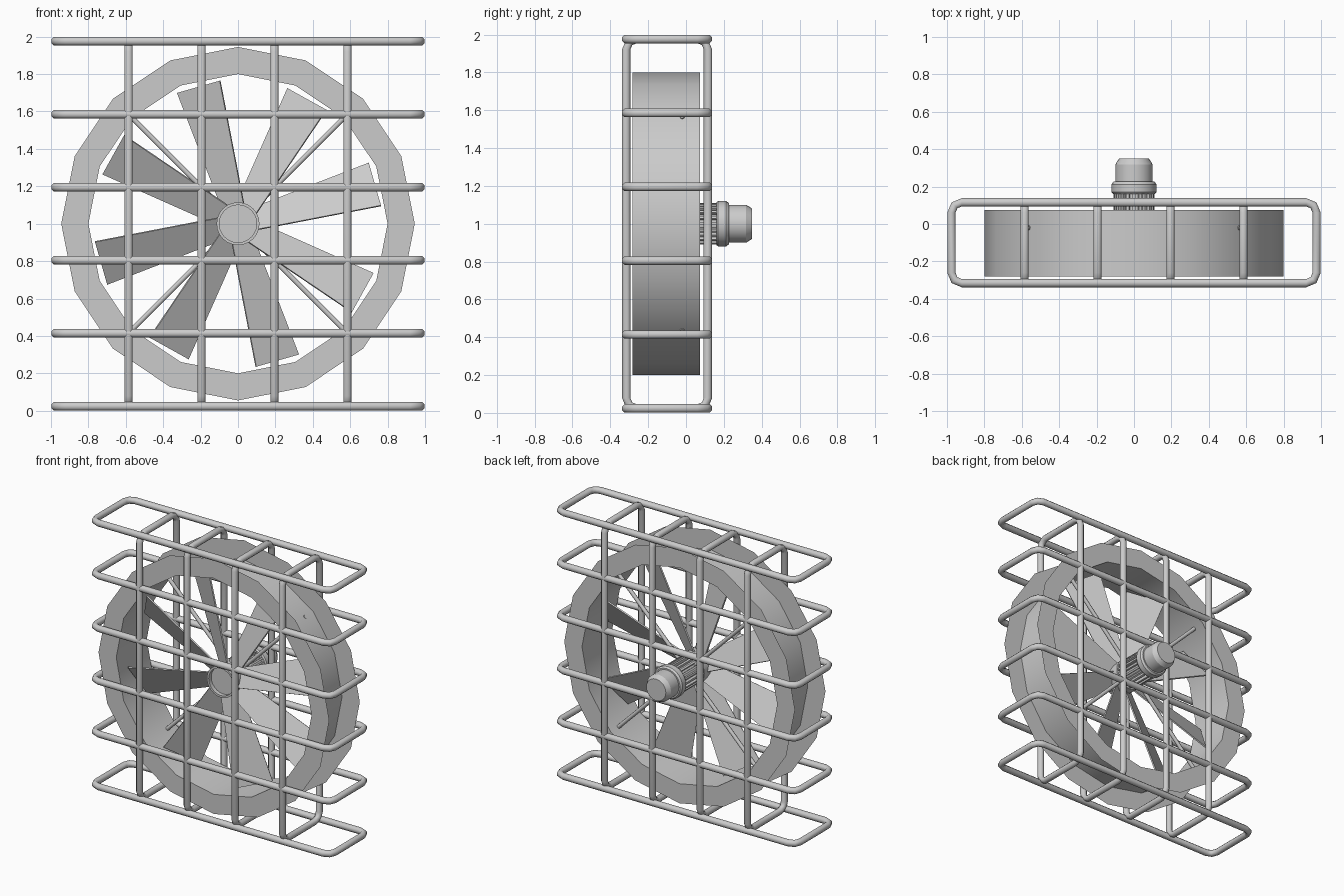
import bpy, bmesh, math
from mathutils import Matrix, Vector

if "Cube" in bpy.data.objects:
    bpy.data.objects.remove(bpy.data.objects["Cube"])

grey = bpy.data.materials.new("painted_grey_metal")
grey.diffuse_color = (0.6, 0.6, 0.6, 1)
grey.use_nodes = True
grey.node_tree.nodes["Principled BSDF"].inputs["Base Color"].default_value = grey.diffuse_color
AXIS_Z = 1.0          # height of the fan axle
ROD = 0.024           # cage wire radius
Y0, Y1 = -0.316, 0.116  # cage front and back wire planes


def finish(name, bm, angle=35, fix_normals=True):
    if fix_normals:
        bmesh.ops.recalc_face_normals(bm, faces=bm.faces)
    me = bpy.data.meshes.new(name)
    bm.to_mesh(me)
    bm.free()
    me.materials.append(grey)
    me.polygons.foreach_set("use_smooth", [True] * len(me.polygons))
    me.set_sharp_from_angle(angle=math.radians(angle))
    ob = bpy.data.objects.new(name, me)
    bpy.context.collection.objects.link(ob)
    return ob


def lathe(name, profile, sides, angle=35):
    """Turn (radius, y) points around the axle."""
    bm = bmesh.new()
    rings = []
    for r, y in profile:
        if r == 0:
            rings.append([bm.verts.new((0, y, AXIS_Z))] * sides)
        else:
            rings.append([bm.verts.new((r * math.sin(2 * math.pi * i / sides), y,
                                        AXIS_Z + r * math.cos(2 * math.pi * i / sides)))
                          for i in range(sides)])
    for a, b in zip(rings, rings[1:]):
        for i in range(sides):
            j = (i + 1) % sides
            quad = list(dict.fromkeys((a[i], a[j], b[j], b[i])))
            bm.faces.new(quad)
    return finish(name, bm, angle)


def wire_loop(name, u0, u1, place):
    """Closed wire rectangle with rounded corners, swept with an 8-sided section."""
    rad, n, sides = 0.055, 3, 8
    corners = [(u1 - rad, Y1 - rad, 0), (u0 + rad, Y1 - rad, 90),
               (u0 + rad, Y0 + rad, 180), (u1 - rad, Y0 + rad, 270)]
    bm = bmesh.new()
    rings = []
    for cu, cy, start in corners:
        for k in range(n):
            a = math.radians(start + 90 * k / (n - 1))
            ring = []
            for s in range(sides):
                t = 2 * math.pi * (s + 0.5) / sides
                d = rad + ROD * math.cos(t)
                ring.append(bm.verts.new(place(cu + d * math.cos(a), cy + d * math.sin(a),
                                               ROD * math.sin(t))))
            rings.append(ring)
    for i, a in enumerate(rings):
        b = rings[(i + 1) % len(rings)]
        for s in range(sides):
            t = (s + 1) % sides
            bm.faces.new((a[s], a[t], b[t], b[s]))
    return finish(name, bm, 50)


# cage: six horizontal and four vertical wire loops
for i in range(6):
    z = ROD + i * (2 - 2 * ROD) / 5
    wire_loop(f"cage_horizontal_loop_{i + 1}", -0.976, 0.976, lambda u, y, w, z=z: (u, y, z + w))
for i in range(4):
    x = -0.585 + 0.39 * i
    wire_loop(f"cage_vertical_loop_{i + 1}", ROD, 2 - ROD, lambda u, y, w, x=x: (x + w, y, u))

# duct: open thin tube with a flat flange at each end
lathe("duct_housing", [(0.945, -0.282), (0.8, -0.282), (0.8, 0.075), (0.945, 0.075)], 16)

# hub: cup shaped at the front
lathe("hub", [(0, -0.17), (0.1, -0.17), (0.1, -0.2), (0.115, -0.2), (0.115, -0.05), (0, -0.05)], 24)

# motor: core, collar, rear body with tapered end
lathe("motor", [(0, -0.05), (0.088, -0.05), (0.088, 0.16), (0.112, 0.16), (0.12, 0.17),
                (0.12, 0.212), (0.11, 0.226), (0.1, 0.226), (0.1, 0.318), (0.08, 0.35),
                (0, 0.35)], 24, 30)

# cooling fins around the motor core
bm = bmesh.new()
for i in range(20):
    m = (Matrix.Translation((0, 0.06, AXIS_Z)) @ Matrix.Rotation(2 * math.pi * i / 20, 4, 'Y')
         @ Matrix.Translation((0.095, 0, 0)) @ Matrix.Diagonal((0.028, 0.21, 0.014, 1)))
    bmesh.ops.create_cube(bm, size=1, matrix=m)
finish("motor_cooling_fins", bm)

# eight tilted, widening blades
bm = bmesh.new()
tilt = math.radians(30)
for i in range(8):
    a = math.radians(16 + 45 * i)
    u = Vector((math.cos(a), 0, math.sin(a)))
    t = Vector((-math.sin(a), 0, math.cos(a)))
    chord = t * math.cos(tilt) + Vector((0, math.sin(tilt), 0))
    normal = t * math.sin(tilt) - Vector((0, math.cos(tilt), 0))
    centre = Vector((0, -0.125, AXIS_Z))
    layers = []
    for side in (-1, 1):
        layers.append([bm.verts.new(centre + u * r + chord * w + normal * side * 0.005)
                       for r, w in ((0.09, -0.068), (0.762, -0.137), (0.762, 0.137), (0.09, 0.068))])
    lo, hi = layers
    bm.faces.new(lo)
    bm.faces.new(hi)
    for k in range(4):
        j = (k + 1) % 4
        bm.faces.new((lo[k], lo[j], hi[j], hi[k]))
finish("fan_blades", bm)

# four diagonal struts from motor to duct
bm = bmesh.new()
for i in range(4):
    m = (Matrix.Translation((0, -0.02, AXIS_Z)) @ Matrix.Rotation(math.radians(45 + 90 * i), 4, 'Y')
         @ Matrix.Translation((0, 0, 0.432)))
    bmesh.ops.create_cone(bm, cap_ends=True, segments=8, radius1=0.014, radius2=0.014,
                          depth=0.744, matrix=m)
finish("motor_struts", bm, 50)
